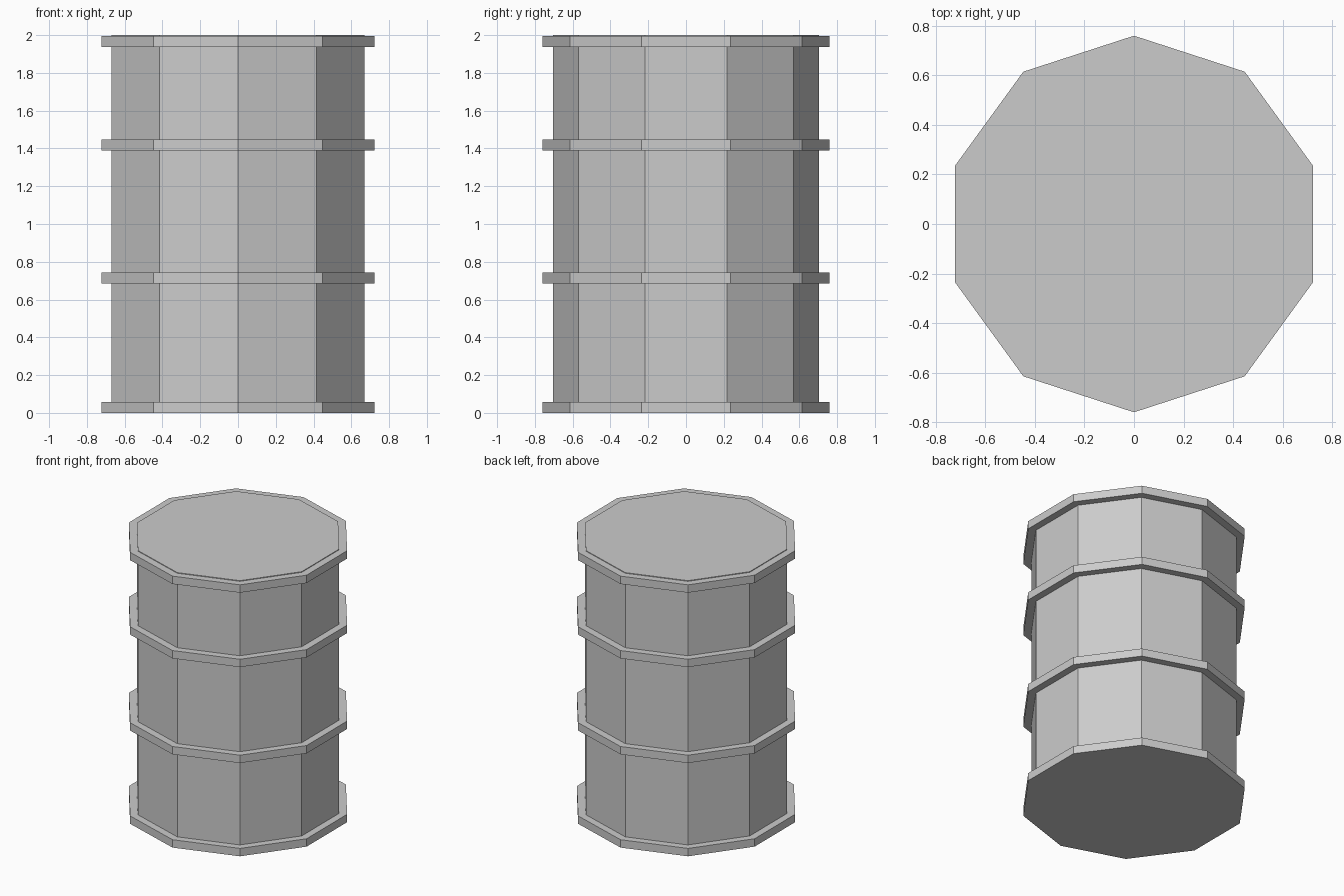
import bpy, bmesh, math

if "Cube" in bpy.data.objects:
    bpy.data.objects.remove(bpy.data.objects["Cube"])

SIDES = 10
BODY_R, HOOP_R, HOOP_H = 0.705, 0.76, 0.058


def lathe(name, profile, capped=False):
    """Spin a (radius, z) profile, listed bottom to top, into a ten-sided part."""
    bm = bmesh.new()
    rings = []
    for r, z in profile:
        angles = [math.pi / 2 + 2 * math.pi * i / SIDES for i in range(SIDES)]
        rings.append([bm.verts.new((r * math.cos(a), r * math.sin(a), z)) for a in angles])
    for low, high in zip(rings, rings[1:]):
        for i in range(SIDES):
            j = (i + 1) % SIDES
            bm.faces.new((low[i], low[j], high[j], high[i]))
    if capped:
        bm.faces.new(rings[0][::-1])
        bm.faces.new(rings[-1])
    mesh = bpy.data.meshes.new(name)
    bm.to_mesh(mesh)
    bm.free()
    obj = bpy.data.objects.new(name, mesh)
    bpy.context.collection.objects.link(obj)
    return obj


# Barrel body, its lid standing slightly proud of the top rim
lathe("barrel_body", [(BODY_R, 0), (BODY_R, 2.0)], capped=True)

# Rims and hoops hugging the body
for name, z in (("bottom_rim", 0), ("lower_hoop", 0.685),
                ("upper_hoop", 1.39), ("top_rim", 1.937)):
    top = z + HOOP_H
    lathe(name, [(BODY_R, z), (HOOP_R, z), (HOOP_R, top), (BODY_R, top)])
